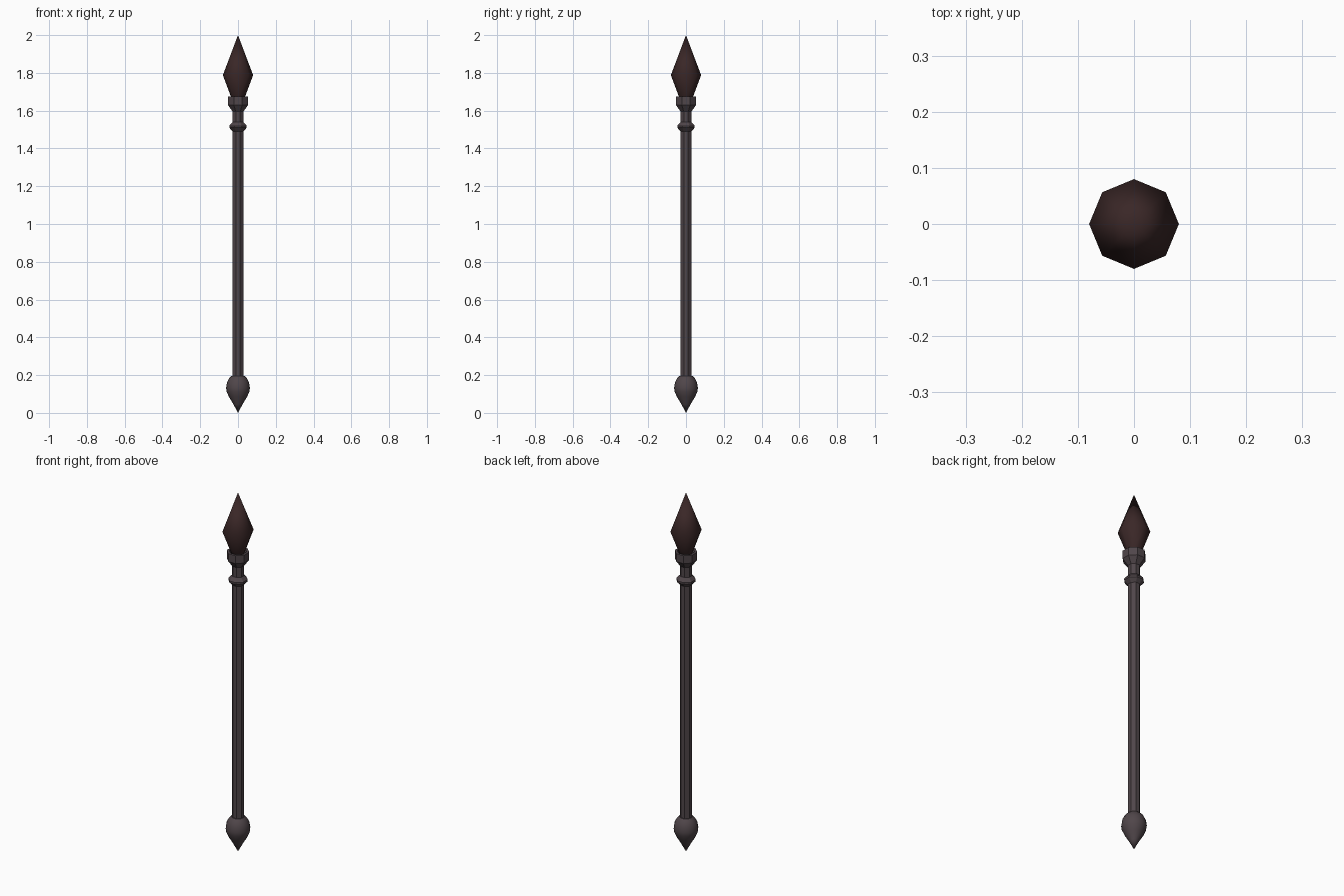
import bpy, math

if "Cube" in bpy.data.objects:
    bpy.data.objects.remove(bpy.data.objects["Cube"])


def material(name, rgb):
    m = bpy.data.materials.new(name)
    m.diffuse_color = (*rgb, 1)
    m.use_nodes = True
    m.node_tree.nodes["Principled BSDF"].inputs["Base Color"].default_value = m.diffuse_color
    return m


def lathe(name, profile, sides, mat, turn=0.0, smooth=None):
    """Spin a list of (radius, height) points round the z axis, bottom to top."""
    verts, rings, faces = [], [], []
    for r, z in profile:
        n = 1 if r == 0 else sides
        rings.append([len(verts) + i for i in range(n)])
        for i in range(n):
            a = turn + math.tau * i / sides
            verts.append((r * math.cos(a), r * math.sin(a), z))
    for lo, hi in zip(rings, rings[1:]):
        for i in range(sides):
            j = (i + 1) % sides
            if len(lo) == 1:
                faces.append((lo[0], hi[j], hi[i]))
            elif len(hi) == 1:
                faces.append((lo[i], lo[j], hi[0]))
            else:
                faces.append((lo[i], lo[j], hi[j], hi[i]))
    if len(rings[0]) > 1:
        faces.append(tuple(reversed(rings[0])))
    if len(rings[-1]) > 1:
        faces.append(tuple(rings[-1]))
    mesh = bpy.data.meshes.new(name)
    mesh.from_pydata(verts, [], faces)
    mesh.materials.append(mat)
    ob = bpy.data.objects.new(name, mesh)
    bpy.context.collection.objects.link(ob)
    if smooth:
        bpy.ops.object.select_all(action='DESELECT')
        ob.select_set(True)
        bpy.context.view_layer.objects.active = ob
        bpy.ops.object.shade_smooth_by_angle(angle=math.radians(smooth))
    return ob


metal = material("grey_metal", (0.080, 0.061, 0.068))
stone = material("dark_red_stone", (0.042, 0.020, 0.020))
flat_front = math.pi / 8

# Octagonal shaft
lathe("shaft", [(0.031, 0.17), (0.031, 1.61)], 8, metal, flat_front)

# Ring below the socket
lathe("collar_ring", [(0.031, 1.49), (0.050, 1.51), (0.050, 1.52), (0.031, 1.54)],
      8, metal, flat_front)

# Socket cup with a shallow recess
lathe("socket", [(0.031, 1.595), (0.058, 1.63), (0.058, 1.674),
                 (0.045, 1.674), (0.036, 1.64)], 8, metal, flat_front)

# Pointed crystal head
lathe("crystal_head", [(0, 1.60), (0.036, 1.67), (0.08, 1.788), (0, 2.0)],
      8, stone, 0, 46)

# Teardrop pommel
lathe("pommel", [(0, 0), (0.024, 0.045), (0.048, 0.085), (0.060, 0.112),
                 (0.063, 0.132), (0.058, 0.162), (0.046, 0.185), (0.034, 0.196)],
      16, metal, 0, 40)
